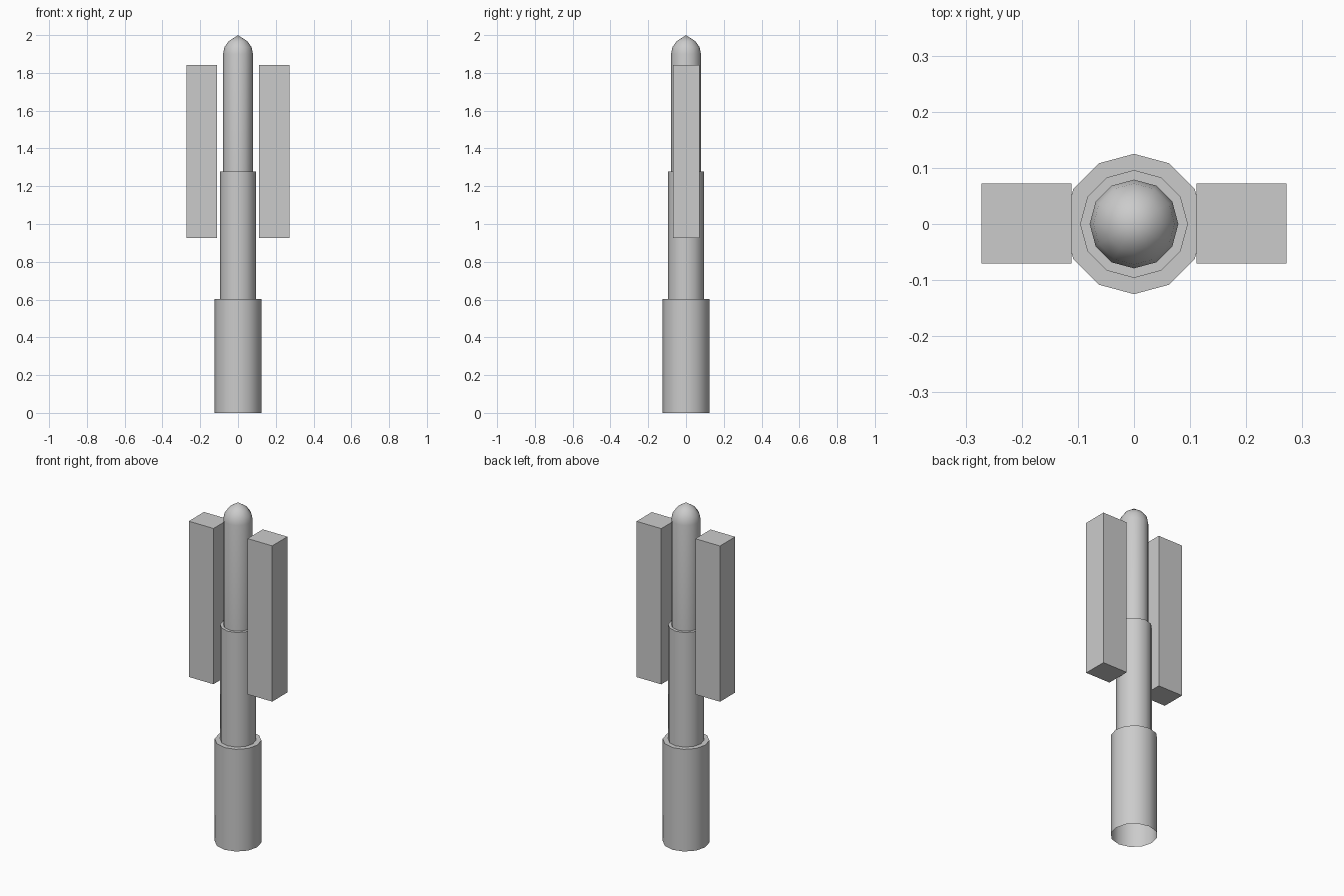
import bpy, bmesh, math
from mathutils import Matrix

if "Cube" in bpy.data.objects:
    bpy.data.objects.remove(bpy.data.objects["Cube"])

SIDES = 12


def make_object(name, bm):
    bmesh.ops.recalc_face_normals(bm, faces=bm.faces)
    mesh = bpy.data.meshes.new(name)
    bm.to_mesh(mesh)
    bm.free()
    obj = bpy.data.objects.new(name, mesh)
    bpy.context.collection.objects.link(obj)
    return obj


def lathe(name, profile):
    """Turn (radius, height) points around z; the lower end stays open."""
    bm = bmesh.new()
    rings = []
    for r, z in profile:
        if r == 0:
            rings.append([bm.verts.new((0, 0, z))] * SIDES)
        else:
            rings.append([bm.verts.new((r * math.cos(math.tau * i / SIDES),
                                        r * math.sin(math.tau * i / SIDES), z))
                          for i in range(SIDES)])
    for low, high in zip(rings, rings[1:]):
        for i in range(SIDES):
            j = (i + 1) % SIDES
            corners = [low[i], low[j], high[j], high[i]]
            bm.faces.new(list(dict.fromkeys(corners)))
    return make_object(name, bm)


def box(name, lo, hi):
    bm = bmesh.new()
    size = [b - a for a, b in zip(lo, hi)]
    centre = [(a + b) / 2 for a, b in zip(lo, hi)]
    bmesh.ops.create_cube(bm, size=1, matrix=Matrix.Translation(centre) @ Matrix.Diagonal((*size, 1)))
    return make_object(name, bm)


# Stepped central mast with a pointed dome on top
mast = lathe("stepped_mast", [
    (0.125, 0.0), (0.125, 0.602),
    (0.096, 0.602), (0.096, 1.277),
    (0.079, 1.277), (0.079, 1.9),
    (0.072, 1.936), (0.05, 1.967), (0.0, 2.0)])
bpy.context.view_layer.objects.active = mast
mast.select_set(True)
bpy.ops.object.shade_smooth_by_angle(angle=math.radians(40))

# Free-standing panel boxes either side of the mast
for side, x0, x1 in (("left", -0.272, -0.111), ("right", 0.111, 0.272)):
    box(side + "_panel", (x0, -0.07, 0.925), (x1, 0.072, 1.843))
